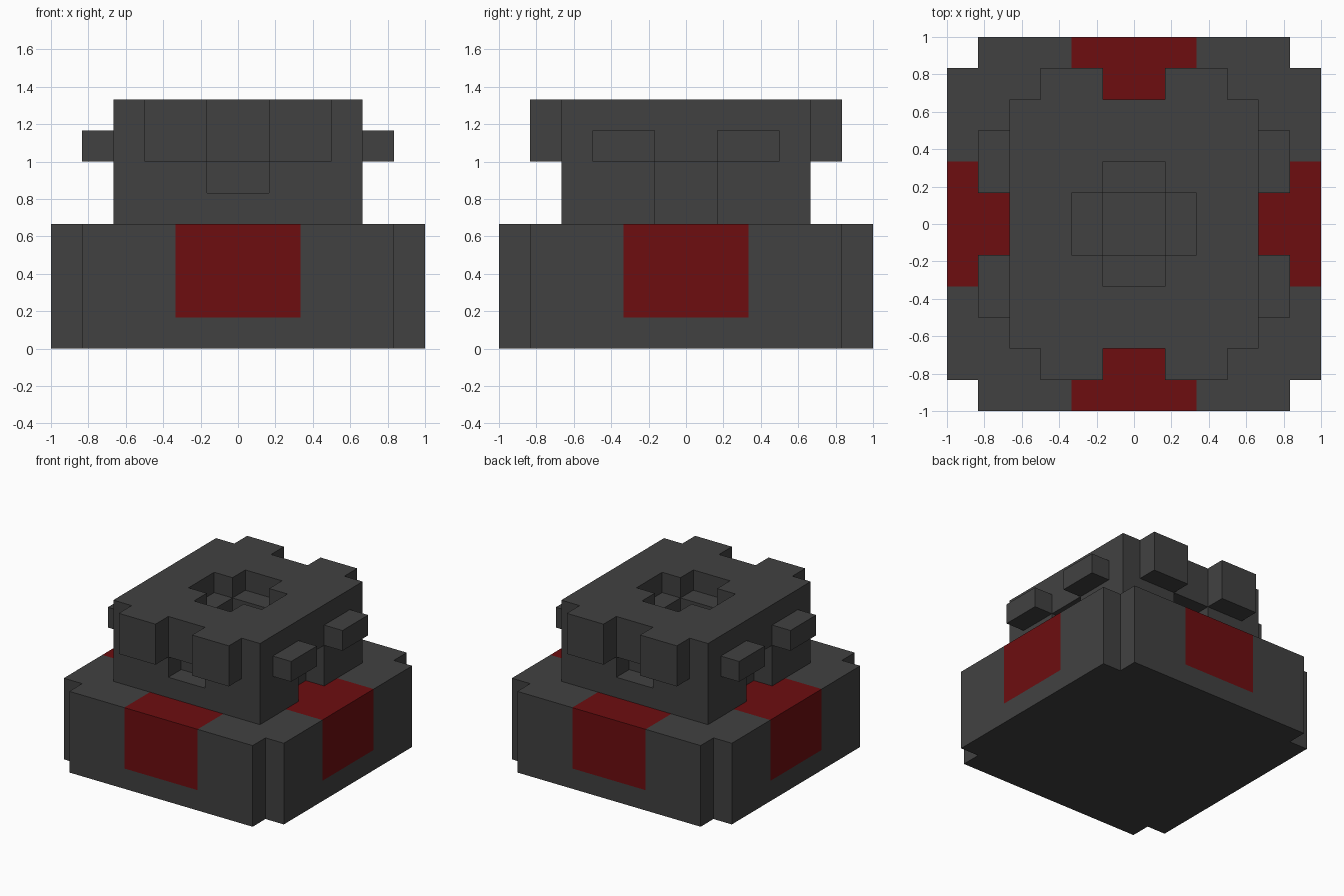
import bpy, bmesh
from mathutils import Vector

U = 1 / 6  # one block

if "Cube" in bpy.data.objects:
    bpy.data.objects.remove(bpy.data.objects["Cube"], do_unlink=True)


def material(name, rgb):
    m = bpy.data.materials.new(name)
    m.use_nodes = True
    m.diffuse_color = (*rgb, 1)
    bsdf = next(n for n in m.node_tree.nodes if n.type == 'BSDF_PRINCIPLED')
    bsdf.inputs["Base Color"].default_value = (*rgb, 1)
    return m


GREY = material("dark grey", (0.053, 0.053, 0.053))
RED = material("dark red", (0.153, 0.004, 0.005))


def add_object(name, bm, mats):
    mesh = bpy.data.meshes.new(name)
    bmesh.ops.recalc_face_normals(bm, faces=bm.faces[:])
    bm.to_mesh(mesh)
    bm.free()
    for m in mats:
        mesh.materials.append(m)
    ob = bpy.data.objects.new(name, mesh)
    bpy.context.collection.objects.link(ob)
    return ob


def box(name, lo, hi, mats=(GREY,)):
    """Box between two corners given in blocks."""
    bm = bmesh.new()
    bmesh.ops.create_cube(bm, size=1)
    for v in bm.verts:
        v.co = Vector([(a if c < 0 else b) * U for c, a, b in zip(v.co, lo, hi)])
    return add_object(name, bm, mats)


# Base: square slab with stepped corners
corner = [(6, 5), (5, 5), (5, 6)]
outline = (corner + [(-x, y) for x, y in reversed(corner)]
           + [(-x, -y) for x, y in corner]
           + [(x, -y) for x, y in reversed(corner)])
bm = bmesh.new()
face = bm.faces.new([bm.verts.new((x * U, y * U, 0)) for x, y in outline])
grown = bmesh.ops.extrude_face_region(bm, geom=[face], use_keep_orig=True)
bmesh.ops.translate(bm, vec=(0, 0, 4 * U),
                    verts=[g for g in grown["geom"] if isinstance(g, bmesh.types.BMVert)])
bmesh.ops.recalc_face_normals(bm, faces=bm.faces[:])
# Cut the slab faces along the borders of the red panels
cuts = [((a * U, 0, 0), (1, 0, 0)) for a in (-3, -2, 2, 3)]
cuts += [((0, a * U, 0), (0, 1, 0)) for a in (-3, -2, 2, 3)]
cuts += [((0, 0, U), (0, 0, 1))]
for co, no in cuts:
    bmesh.ops.bisect_plane(bm, geom=bm.verts[:] + bm.edges[:] + bm.faces[:],
                           plane_co=co, plane_no=no)
# Red panels wrap from the middle of each side onto the top
for f in bm.faces:
    c = f.calc_center_median() / U
    near, far = sorted((abs(c.x), abs(c.y)))
    f.material_index = int(near < 2 and far > 3 and c.z > 1)
add_object("base", bm, (GREY, RED))

# Upper body with cut-outs
body = box("upper_body", (-4, -4, 4), (4, 4, 8))
cutters = [
    ((-1, -5, 5), (1, -3, 6)), ((-1, 3, 5), (1, 5, 6)),    # front and back pockets
    ((-5, -1, 3), (-3, 1, 6)), ((3, -1, 3), (5, 1, 6)),    # side doorways
    ((-2, -1, 7), (2, 1, 9)), ((-1, -2, 7), (1, 2, 9)),    # cross recess in the top
    ((-1, -1, 6), (1, 1, 9)),                              # deeper centre
]
bpy.context.view_layer.objects.active = body
for lo, hi in cutters:
    cutter = box("cutter", lo, hi)
    cutter.hide_render = True
    mod = body.modifiers.new("cut", 'BOOLEAN')
    mod.operation = 'DIFFERENCE'
    mod.solver = 'EXACT'
    mod.object = cutter
    bpy.ops.object.modifier_apply(modifier=mod.name)
    bpy.data.objects.remove(cutter, do_unlink=True)

# Overhanging blocks: tall pairs front and back, low pairs on the sides
for side, x0 in (("right", -3), ("left", 1)):
    box(f"front_{side}_block", (x0, -5, 6), (x0 + 2, -4, 8))
    box(f"back_{side}_block", (x0, 4, 6), (x0 + 2, 5, 8))
for end, y0 in (("front", -3), ("back", 1)):
    box(f"left_{end}_stub", (4, y0, 6), (5, y0 + 2, 7))
    box(f"right_{end}_stub", (-5, y0, 6), (-4, y0 + 2, 7))
